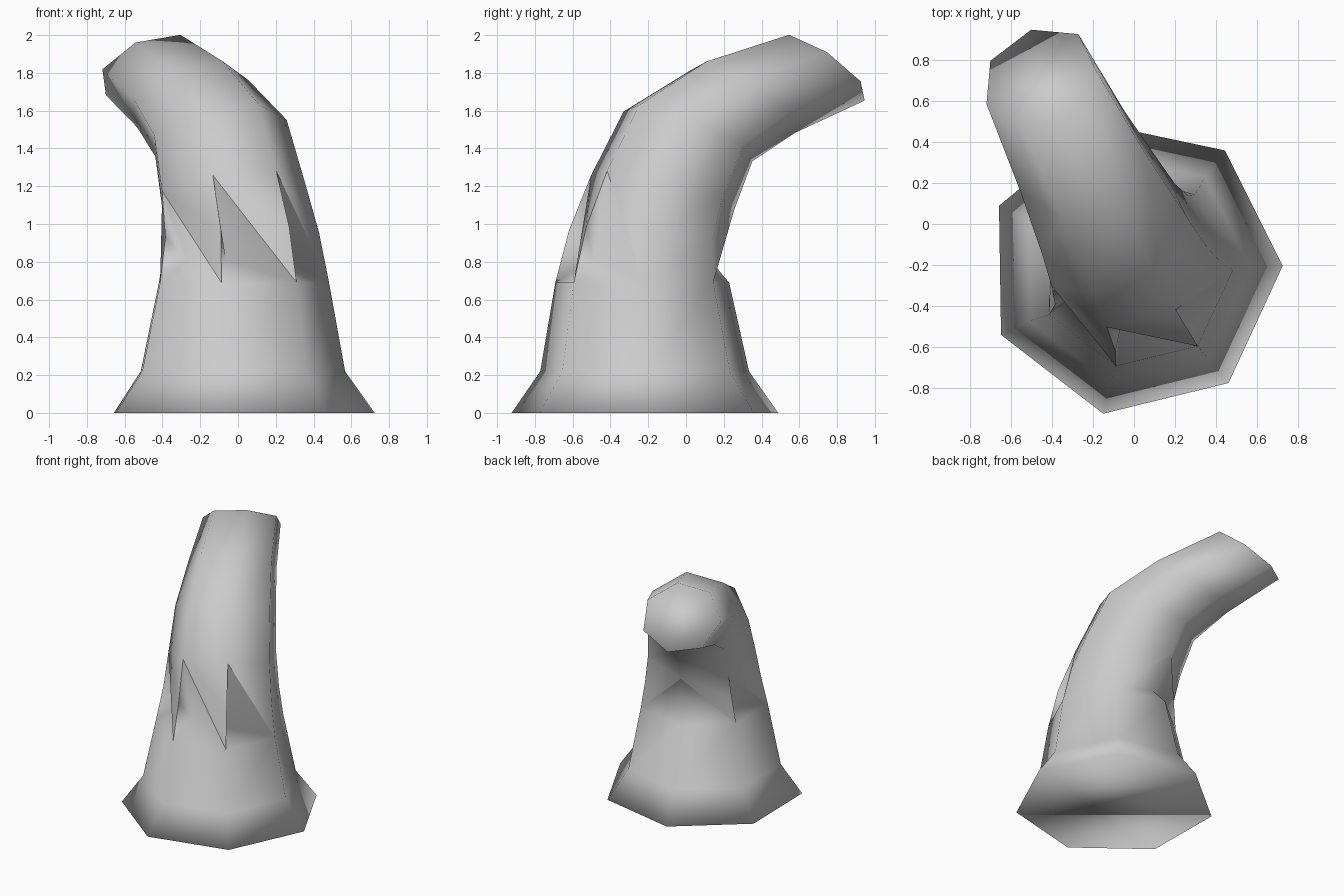
import bpy, bmesh
from math import cos, sin, radians, tau
from mathutils import Vector, Matrix

cube = bpy.data.objects.get("Cube")
if cube:
    bpy.data.objects.remove(cube)

SIDES = 7
START = radians(0.9)
BEND = radians(119)          # heading the trunk leans towards

# Rings from the flared foot to the tip: centre, radius, tilt in degrees
RINGS = [
    ((0, -.215, 0), .724, 0),
    ((0, -.217, .22), .567, 0),
    ((.01, -.23, .69), .472, 0),
    ((0, -.2, .93), .43, 7),
    ((-.045, -.12, 1.18), .4, 15),
    ((-.11, .015, 1.48), .375, 24),
    ((-.26, .31, 1.67), .33, 36),
    ((-.46, .716, 1.826), .29, 38),
]
LOW, MID, HIGH = 2, 3, 4     # rings around the notched band
NOTCH_DEPTH = {3: .13, 4: .13, 5: .13, 6: .05}
PINCHED = 2                  # column whose middle point is pulled inwards

bm = bmesh.new()
axis = Vector((-sin(BEND), cos(BEND), 0))


def add_ring(centre, radius, tilt):
    turn = Matrix.Rotation(radians(tilt), 3, axis)
    ring = []
    for i in range(SIDES):
        a = START + tau * i / SIDES
        ring.append(bm.verts.new(Vector(centre) + turn @ Vector((radius * cos(a), radius * sin(a), 0))))
    return ring


def inward(vert, depth, height):
    p = vert.co.copy()
    p += (Vector(RINGS[MID][0]) - p).normalized() * depth
    p.z = height
    return p


def face(*verts):
    bm.faces.new(verts).smooth = True


rings = [add_ring(*r) for r in RINGS]
low, mid, high = rings[LOW], rings[MID], rings[HIGH]
mid[PINCHED].co = inward(mid[PINCHED], .1, .82)
hard = []

# Plain trunk bands
for k, (lower, upper) in enumerate(zip(rings, rings[1:])):
    if k in (LOW, MID):
        continue
    for i in range(SIDES):
        j = (i + 1) % SIDES
        face(lower[i], lower[j], upper[j], upper[i])

# Notched band: overhanging triangular folds beside the column edges
for i in range(SIDES):
    j = (i + 1) % SIDES
    b, c, d = low[i], mid[i], high[i]
    b2, c2, d2 = low[j], mid[j], high[j]
    if i in NOTCH_DEPTH or i == PINCHED:
        n = c
        if i in NOTCH_DEPTH:
            n = bm.verts.new(inward(c, NOTCH_DEPTH[i], .81))
            face(d, c, n)
            face(c, b, n)
            hard += [(d, c), (c, b)]
        face(n, b, b2)
        face(d, n, b2)
        face(d, b2, c2)
        face(d, c2, d2)
        hard.append((d, b2))
    elif j == PINCHED:
        face(b, b2, c2)
        face(b, c2, d2)
        face(b, d2, c)
        face(c, d2, d)
        hard.append((b, d2))
    else:
        face(b, b2, c2, c)
        face(c, c2, d2, d)

# Foot and tip caps
face(*reversed(rings[0]))
face(*rings[-1])

bm.normal_update()
for pair in hard:
    edge = bm.edges.get(pair)
    if edge:
        edge.smooth = False

mesh = bpy.data.meshes.new("bent_trunk")
bm.to_mesh(mesh)
bm.free()
trunk = bpy.data.objects.new("bent_trunk", mesh)
bpy.context.scene.collection.objects.link(trunk)

# Single plain grey
grey = bpy.data.materials.new("light_grey")
grey.use_nodes = True
colour = (.6, .6, .6, 1)
grey.diffuse_color = colour
grey.node_tree.nodes["Principled BSDF"].inputs["Base Color"].default_value = colour
mesh.materials.append(grey)
